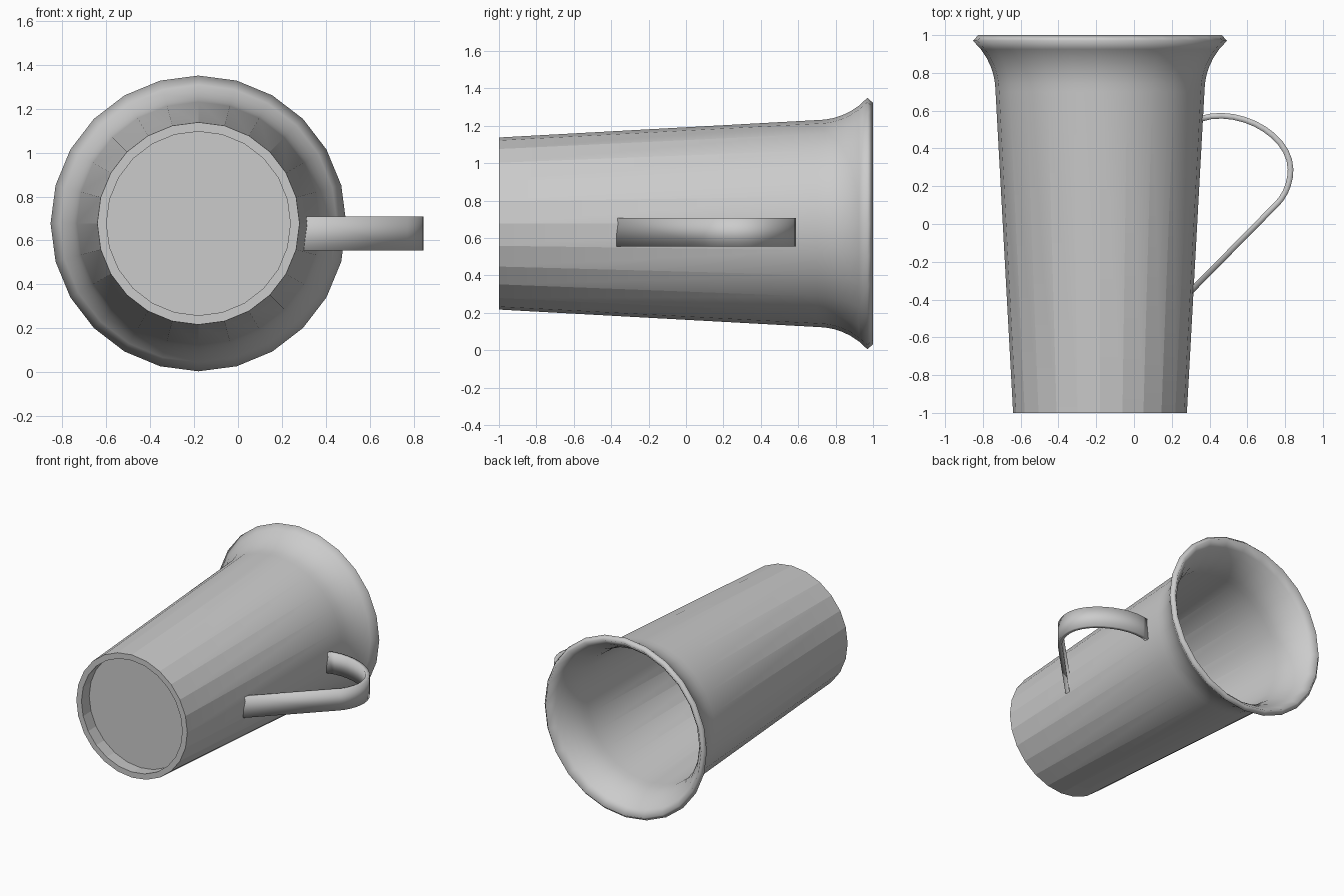
import bpy, bmesh, math
from mathutils import Vector
from mathutils.geometry import interpolate_bezier

cube = bpy.data.objects.get("Cube")
if cube:
    bpy.data.objects.remove(cube, do_unlink=True)

SIDES = 24
AXIS_X, AXIS_Z = -0.18, 0.6775
WALL = 0.042

grey = bpy.data.materials.new("light grey")
grey.use_nodes = True
grey.diffuse_color = (0.6, 0.6, 0.6, 1)
grey.node_tree.nodes["Principled BSDF"].inputs["Base Color"].default_value = (0.6, 0.6, 0.6, 1)


def finish(name, bm):
    bmesh.ops.recalc_face_normals(bm, faces=bm.faces)
    mesh = bpy.data.meshes.new(name)
    bm.to_mesh(mesh)
    bm.free()
    mesh.materials.append(grey)
    obj = bpy.data.objects.new(name, mesh)
    bpy.context.collection.objects.link(obj)
    return obj


def ring(bm, radius, y):
    return [bm.verts.new((AXIS_X + radius * math.cos(a), y, AXIS_Z + radius * math.sin(a)))
            for a in (math.tau * i / SIDES for i in range(SIDES))]


def bridge(bm, a, b):
    n = len(a)
    return [bm.faces.new((a[i], a[(i + 1) % n], b[(i + 1) % n], b[i])) for i in range(n)]


# Cup wall: tapered barrel, arched flare, then the same profile offset inward
outer = [Vector((0.46, -1)), Vector((0.553, 0.7))]
FLARE = 6
for i in range(1, FLARE + 1):
    t = i / FLARE
    outer.append(Vector((0.553 + 0.365 - math.sqrt(0.365 ** 2 - (0.27 * t) ** 2), 0.7 + 0.27 * t)))
inner = []
for i, p in enumerate(outer):
    d = (outer[min(i + 1, len(outer) - 1)] - outer[max(i - 1, 0)]).normalized()
    inner.append(p + Vector((-d.y, d.x)) * WALL)
inner[0].y = -1
inner[-1] = Vector((0.645, 1.0))

bm = bmesh.new()
rings = [ring(bm, p.x, p.y) for p in outer + inner[::-1]]
for i, r in enumerate(rings):
    bridge(bm, r, rings[(i + 1) % len(rings)])
for f in bm.faces:
    f.smooth = True
# Crisp facets along the barrel that melt into the flare; crisp lip and foot
for e in bm.edges:
    ya, yb = (v.co.y for v in e.verts)
    if abs(ya - yb) > 1 or max(ya, yb) < -0.9 or e.calc_face_angle(0) > math.radians(40):
        e.smooth = False
finish("cup_wall", bm)

# Recessed floor
bm = bmesh.new()
bm.faces.new(ring(bm, 0.425, -0.9))
finish("cup_floor", bm)

# Handle: flat strap swept along a bent path
bends = [((0.35, 0.556), (0.55, 0.625), (0.829, 0.475), (0.829, 0.288), 12),
         ((0.829, 0.288), (0.829, 0.22), (0.80, 0.15), (0.76, 0.11), 6)]
path = []
for a, b, c, d, n in bends:
    path += [Vector(p) for p in interpolate_bezier(Vector(a), Vector(b), Vector(c), Vector(d), n)][:-1]
path += [Vector((0.76, 0.11)), Vector((0.295, -0.362))]

bm = bmesh.new()
sections = []
for i, p in enumerate(path):
    d = (path[min(i + 1, len(path) - 1)] - path[max(i - 1, 0)]).normalized()
    side = Vector((-d.y, d.x)) * 0.015
    sections.append([bm.verts.new((p.x + s * side.x, p.y + s * side.y, z))
                     for s, z in ((1, 0.555), (1, 0.708), (-1, 0.708), (-1, 0.555))])
for a, b in zip(sections, sections[1:]):
    bridge(bm, a, b)
bm.faces.new(sections[0])
bm.faces.new(sections[-1])
for f in bm.faces:
    f.smooth = True
for e in bm.edges:
    if e.calc_face_angle(0) > math.radians(40):
        e.smooth = False
finish("handle", bm)
